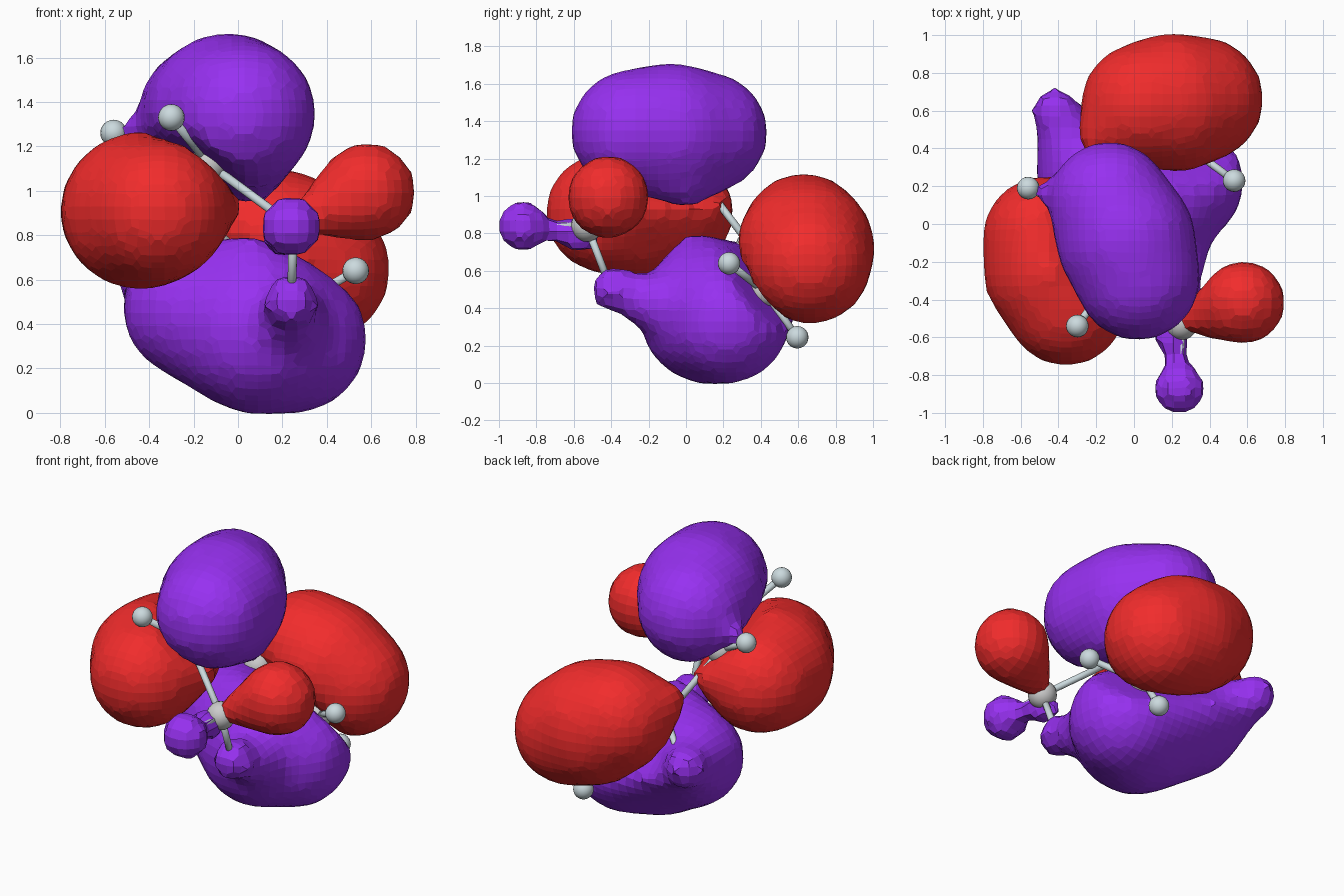
import bpy, bmesh
from mathutils import Vector

if "Cube" in bpy.data.objects:
    bpy.data.objects.remove(bpy.data.objects["Cube"])

def material(name, col):
    m = bpy.data.materials.new(name)
    m.diffuse_color = col
    m.use_nodes = True
    m.node_tree.nodes["Principled BSDF"].inputs["Base Color"].default_value = m.diffuse_color
    return m

PURPLE = material("purple", (0.31, 0.03, 0.88, 1))
RED = material("red", (0.88, 0.025, 0.025, 1))
PALE = material("pale_grey", (0.6, 0.7, 0.73, 1))

def make_object(name, bm, mat=None):
    me = bpy.data.meshes.new(name)
    bm.to_mesh(me)
    bm.free()
    ob = bpy.data.objects.new(name, me)
    bpy.context.collection.objects.link(ob)
    if mat:
        me.materials.append(mat)
    return ob

def hull(spheres, cut=None):
    """Convex hull of (x, y, z, r) spheres, optionally trimmed by a plane."""
    bm = bmesh.new()
    for x, y, z, r in spheres:
        tmp = bmesh.new()
        bmesh.ops.create_icosphere(tmp, subdivisions=3, radius=r)
        for v in tmp.verts:
            bm.verts.new(v.co + Vector((x, y, z)))
        tmp.free()
    bmesh.ops.convex_hull(bm, input=bm.verts[:])
    bmesh.ops.delete(bm, geom=[v for v in bm.verts if not v.link_faces], context='VERTS')
    if cut:
        n, d = Vector(cut[0]), cut[1]
        bmesh.ops.bisect_plane(bm, geom=bm.verts[:] + bm.edges[:] + bm.faces[:],
                               plane_co=n * d, plane_no=n, clear_outer=True)
        bmesh.ops.holes_fill(bm, edges=[e for e in bm.edges if e.is_boundary])
    bmesh.ops.recalc_face_normals(bm, faces=bm.faces[:])
    return bm

def lobe(name, mat, parts, voxel=0.06, smooth=2):
    """Union of hulls, remeshed into one soft faceted blob."""
    bm = bmesh.new()
    for spheres, cut in parts:
        h = hull(spheres, cut)
        me = bpy.data.meshes.new("tmp")
        h.to_mesh(me)
        h.free()
        bm.from_mesh(me)
        bpy.data.meshes.remove(me)
    ob = make_object(name, bm, mat)
    r = ob.modifiers.new("remesh", 'REMESH')
    r.mode = 'VOXEL'
    r.voxel_size = voxel
    s = ob.modifiers.new("smooth", 'SMOOTH')
    s.factor = 0.5
    s.iterations = smooth
    return ob

# Nodal planes of the two double bonds
n1, n2 = Vector((0.58, 0.24, 0.78)), Vector((0.31, 0.72, 0.62))

# Large lobes above and below each double bond
lobe("upper_purple_lobe", PURPLE, [
    ([(0.02, -0.285, 1.345, 0.335), (-0.13, 0.115, 1.34, 0.325), (-0.045, -0.08, 1.34, 0.375),
      (-0.03, -0.2, 1.15, 0.15), (-0.12, 0.04, 1.15, 0.15), (0.06, 0.0, 1.07, 0.13)], (-n1, -0.73)),
    ([(-0.53, 0.19, 1.27, 0.045), (-0.3, 0.12, 1.27, 0.1)], None)])
lobe("left_red_lobe", RED, [
    ([(-0.48, -0.07, 0.91, 0.325), (-0.36, -0.43, 0.91, 0.325), (-0.44, -0.25, 0.91, 0.36),
      (-0.13, -0.27, 0.95, 0.15), (-0.29, 0.12, 0.96, 0.13)], (n1, 0.69))])
lobe("back_red_lobe", RED, [
    ([(0.05, 0.63, 0.79, 0.335), (0.355, 0.66, 0.645, 0.335), (0.2, 0.64, 0.72, 0.375),
      (-0.18, 0.46, 0.88, 0.12), (0.26, 0.48, 0.58, 0.12)], (-n2, -0.71))])
lobe("lower_purple_lobe", PURPLE, [
    ([(0.25, 0.22, 0.33, 0.335), (-0.22, 0.24, 0.46, 0.3), (0.09, 0.13, 0.375, 0.385),
      (-0.42, 0.56, 0.57, 0.1), (0.05, 0.05, 0.68, 0.12)], (n2, 0.67)),
    ([(-0.42, 0.6, 0.58, 0.125), (-0.25, 0.3, 0.47, 0.2)], None),
    ([(0.24, -0.38, 0.5, 0.13)], None),
    ([(0.24, -0.35, 0.48, 0.1), (0.22, -0.05, 0.4, 0.2)], None)])

# Small lobes on the end group
lobe("small_red_lobe", RED, [
    ([(0.58, -0.415, 0.995, 0.225), (0.27, -0.52, 0.86, 0.06)], None)], 0.06)
lobe("front_purple_lobe", PURPLE, [
    ([(0.24, -0.875, 0.84, 0.14)], None),
    ([(0.235, -0.8, 0.83, 0.065), (0.22, -0.6, 0.8, 0.065)], None),
    ([(0.2, -0.59, 0.8, 0.1), (0.2, -0.5, 0.76, 0.05)], None)], 0.06, 1)

# Ball and stick skeleton
carbons = {"end": (0.25, -0.53, 0.84), "a": (-0.13, -0.3, 1.12), "b": (-0.3, 0.07, 1.1),
           "c": (-0.1, 0.35, 0.73), "d": (0.27, 0.42, 0.49)}
hydrogens = [("a", (-0.3, -0.54, 1.33)), ("b", (-0.56, 0.19, 1.26)), ("c", (-0.38, 0.59, 0.6)),
             ("d", (0.53, 0.23, 0.64)), ("d", (0.31, 0.595, 0.245)), ("end", (0.24, -0.87, 0.84)),
             ("end", (0.24, -0.4, 0.5)), ("end", (0.56, -0.42, 0.98))]

def shade(ob):
    for p in ob.data.polygons:
        p.use_smooth = True

def ball(name, loc, r, mat=None):
    bm = bmesh.new()
    bmesh.ops.create_uvsphere(bm, u_segments=20, v_segments=12, radius=r)
    bmesh.ops.translate(bm, verts=bm.verts, vec=Vector(loc))
    shade(make_object(name, bm, mat))

def stick(name, a, b):
    a, b = Vector(a), Vector(b)
    bm = bmesh.new()
    bmesh.ops.create_cone(bm, cap_ends=True, segments=12, radius1=0.02, radius2=0.02, depth=(b - a).length)
    m = (b - a).to_track_quat('Z', 'Y').to_matrix().to_4x4()
    m.translation = (a + b) / 2
    bm.transform(m)
    shade(make_object(name, bm, PALE))

for key, p in carbons.items():
    ball("large_atom_" + key, p, 0.085)
keys = list(carbons)
for k1, k2 in zip(keys, keys[1:]):
    stick("chain_bond", carbons[k1], carbons[k2])
for key, p in hydrogens:
    ball("small_atom", p, 0.06, PALE)
    stick("side_bond", carbons[key], p)
